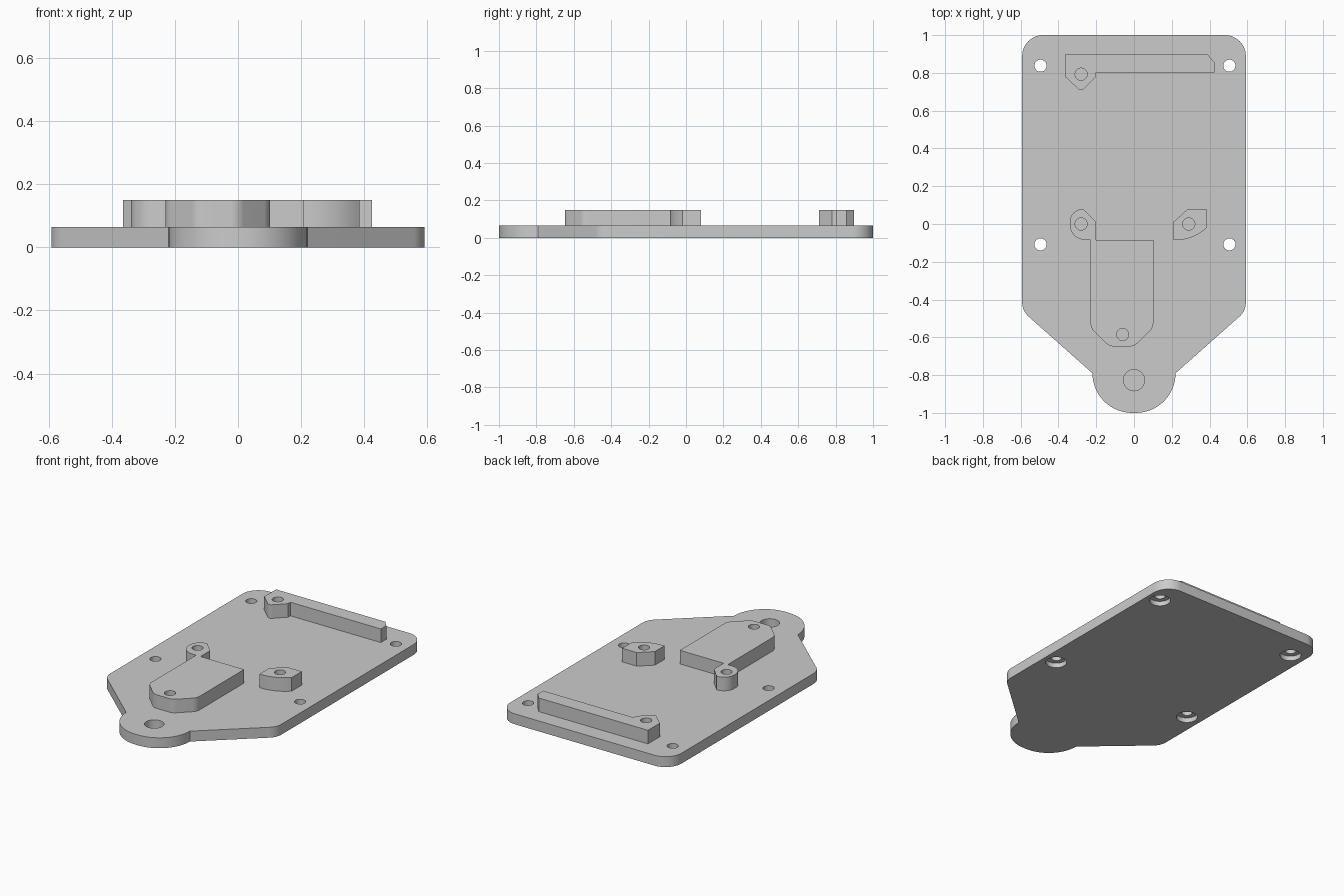
import bpy, bmesh
from math import tan, cos
from mathutils import Vector

if "Cube" in bpy.data.objects:
    bpy.data.objects.remove(bpy.data.objects["Cube"], do_unlink=True)

grey = bpy.data.materials.new("plain grey")
grey.use_nodes = True
grey.diffuse_color = (0.6, 0.6, 0.6, 1)
grey.node_tree.nodes["Principled BSDF"].inputs["Base Color"].default_value = (0.6, 0.6, 0.6, 1)

PLATE_TOP, BOSS_TOP = 0.065, 0.15


def fillet(points, steps=14):
    """Round each (x, y, radius) corner of an outline; radius may be left out."""
    out = []
    for i, p in enumerate(points):
        v = Vector(p[:2])
        if len(p) < 3:
            out.append(v)
            continue
        a = (Vector(points[i - 1][:2]) - v).normalized()
        b = (Vector(points[(i + 1) % len(points)][:2]) - v).normalized()
        half = a.angle(b) / 2
        reach = p[2] / tan(half)
        centre = v + (a + b).normalized() * (reach / cos(half))
        start = (v + a * reach - centre).normalized()
        end = (v + b * reach - centre).normalized()
        for k in range(steps + 1):
            out.append(centre + start.slerp(end, k / steps).normalized() * p[2])
    return out


def prism(name, outline, z0, z1):
    bm = bmesh.new()
    face = bm.faces.new([bm.verts.new((p.x, p.y, z0)) for p in outline])
    up = bmesh.ops.extrude_face_region(bm, geom=[face], use_keep_orig=True)["geom"]
    moved = [g for g in up if isinstance(g, bmesh.types.BMVert)]
    bmesh.ops.translate(bm, verts=moved, vec=(0, 0, z1 - z0))
    bmesh.ops.remove_doubles(bm, verts=bm.verts, dist=0.0005)
    bmesh.ops.recalc_face_normals(bm, faces=bm.faces)
    mesh = bpy.data.meshes.new(name)
    bm.to_mesh(mesh)
    bm.free()
    mesh.materials.append(grey)
    obj = bpy.data.objects.new(name, mesh)
    bpy.context.collection.objects.link(obj)
    return obj


def drill(obj, x, y, r, z0, z1):
    square = [(x - r, y - r, r), (x + r, y - r, r), (x + r, y + r, r), (x - r, y + r, r)]
    cutter = prism("drill_cutter", fillet(square, 10), z0, z1)
    cutter.hide_render = True
    bpy.context.view_layer.objects.active = obj
    mod = obj.modifiers.new("hole", "BOOLEAN")
    mod.operation = "DIFFERENCE"
    mod.solver = "EXACT"
    mod.object = cutter
    bpy.ops.object.modifier_apply(modifier=mod.name)
    bpy.data.objects.remove(cutter, do_unlink=True)


def finish(obj):
    bpy.ops.object.select_all(action="DESELECT")
    obj.select_set(True)
    bpy.context.view_layer.objects.active = obj
    bpy.ops.object.shade_smooth_by_angle(angle=0.5)


# Base plate with rounded tongue at the front
half = [(0.592, 1, 0.11), (0.592, -0.46, 0.1), (0.22, -0.79), (0.22, -1, 0.21)]
mirrored = [(-p[0], *p[1:]) for p in reversed(half)]
plate = prism("base_plate", fillet(half + mirrored), 0, PLATE_TOP)

# Mounting holes, counterbored from below
for x in (-0.495, 0.505):
    for y in (-0.108, 0.838):
        drill(plate, x, y, 0.032, -0.1, 0.2)
        drill(plate, x, y, 0.062, -0.1, 0.03)

# Blind socket in the tongue
drill(plate, 0, -0.827, 0.056, 0.015, 0.2)
finish(plate)

# Raised supports, each with its screw holes
supports = {
    "back_rail": (
        [(-0.365, 0.897), (0.39, 0.897), (0.425, 0.857), (0.425, 0.803), (-0.2, 0.803),
         (-0.2, 0.78), (-0.27, 0.71, 0.01), (-0.29, 0.71, 0.01), (-0.365, 0.78)],
        [(-0.28, 0.793)]),
    "front_support": (
        [(-0.2, 0.01), (-0.268, 0.08), (-0.34, 0.08, 0.07), (-0.34, -0.08, 0.08),
         (-0.23, -0.085), (-0.23, -0.55, 0.06), (-0.13, -0.648, 0.06), (0, -0.648, 0.06),
         (0.102, -0.55, 0.06), (0.102, -0.085), (-0.2, -0.085)],
        [(-0.28, 0), (-0.06, -0.585)]),
    "left_support": (
        [(0.208, -0.085), (0.208, 0.01), (0.285, 0.08), (0.385, 0.08), (0.385, -0.02),
         (0.31, -0.085, 0.23)],
        [(0.29, 0)]),
}
for name, (outline, holes) in supports.items():
    part = prism(name, fillet(outline), PLATE_TOP, BOSS_TOP)
    for x, y in holes:
        drill(part, x, y, 0.032, 0, 0.2)
    finish(part)
